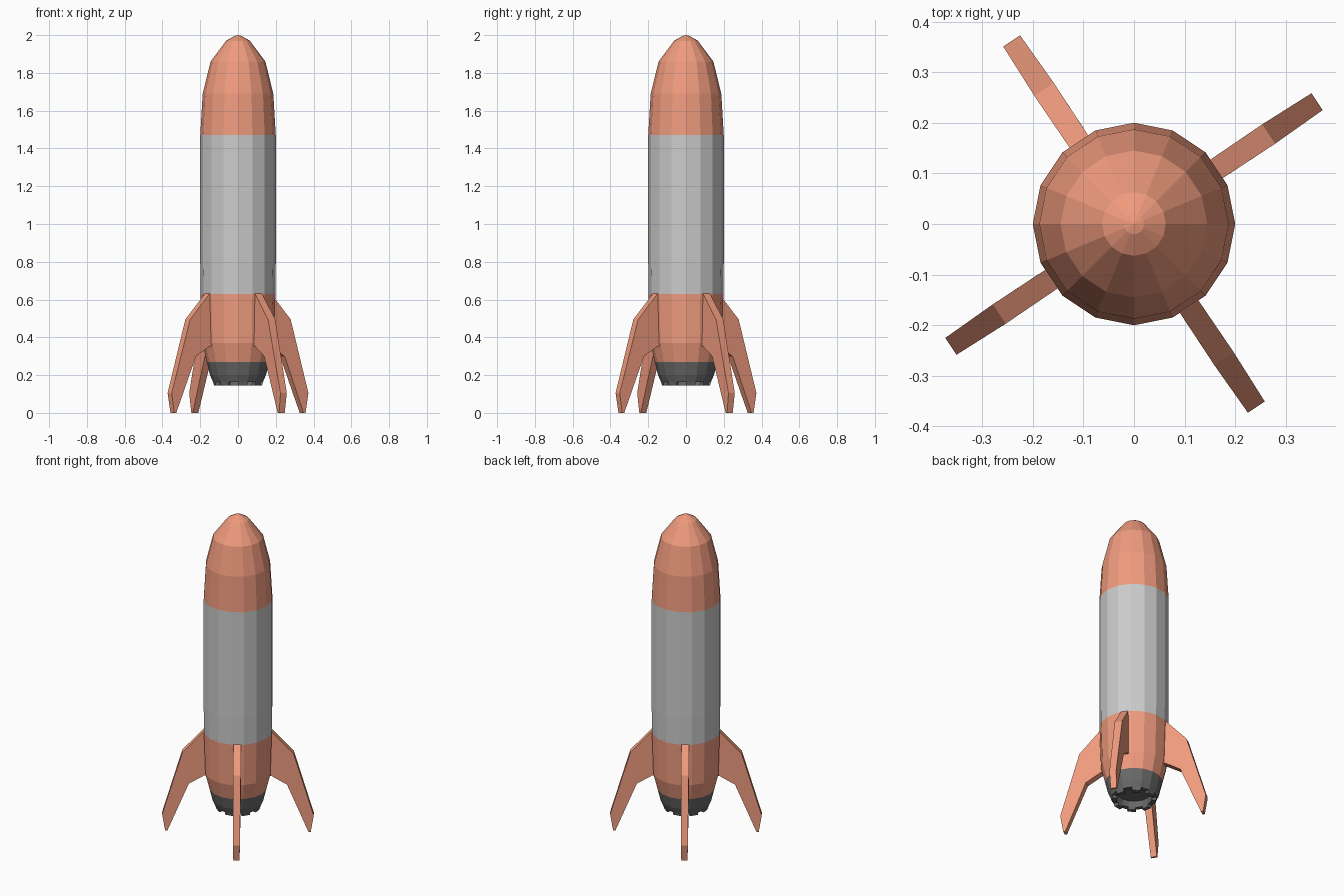
import bpy, bmesh
from math import cos, sin, pi, radians

if "Cube" in bpy.data.objects:
    bpy.data.objects.remove(bpy.data.objects["Cube"])

SIDES = 16

def material(name, rgb):
    m = bpy.data.materials.new(name)
    m.diffuse_color = (*rgb, 1)
    m.use_nodes = True
    m.node_tree.nodes["Principled BSDF"].inputs["Base Color"].default_value = m.diffuse_color
    return m

RED = material("red_paint", (0.87, 0.33, 0.21))
BLACK = material("black_metal", (0.14, 0.14, 0.14))

def finish(bm, name, mat=None):
    bmesh.ops.recalc_face_normals(bm, faces=bm.faces)
    me = bpy.data.meshes.new(name)
    bm.to_mesh(me)
    bm.free()
    ob = bpy.data.objects.new(name, me)
    bpy.context.collection.objects.link(ob)
    if mat:
        me.materials.append(mat)
    return ob

def lathe(profile, cap_start=False, cap_end=False):
    """Revolve (radius, z) points around z; returns bmesh and face bands."""
    bm = bmesh.new()
    rings = [[bm.verts.new((r * cos(2 * pi * i / SIDES), r * sin(2 * pi * i / SIDES), z))
              for i in range(SIDES)] for r, z in profile]
    bands = []
    for a, b in zip(rings, rings[1:]):
        bands.append([bm.faces.new((a[i], a[(i + 1) % SIDES], b[(i + 1) % SIDES], b[i]))
                      for i in range(SIDES)])
    if cap_start:
        bm.faces.new(rings[0])
    if cap_end:
        bm.faces.new(rings[-1])
    return bm, bands

# Nose cone
bm, _ = lathe([(0.2, 1.47), (0.187, 1.69), (0.145, 1.86), (0.063, 1.97), (0.02, 1.995)])
top = bmesh.ops.contextual_create(bm, geom=[e for e in bm.edges if all(v.co.z > 1.99 for v in e.verts)])
bmesh.ops.poke(bm, faces=top["faces"])
max(bm.verts, key=lambda v: -v.co.xy.length).co.z = 2.0
finish(bm, "nose_cone", RED)

# Grey fuselage
bm, _ = lathe([(0.198, 0.63), (0.2, 0.8), (0.2, 1.47)])
finish(bm, "fuselage")

# Tapered tail section
bm, _ = lathe([(0.198, 0.63), (0.19, 0.37), (0.165, 0.27)])
finish(bm, "tail_section", RED)

# Engine nozzle with a recessed, notched rim
bm, bands = lathe([(0.165, 0.27), (0.148, 0.2), (0.132, 0.163), (0.105, 0.163), (0.098, 0.2)],
                  cap_end=True)
for face in bands[2][::2]:
    ext = bmesh.ops.extrude_discrete_faces(bm, faces=[face])["faces"][0]
    for v in ext.verts:
        v.co.z -= 0.018
        v.co.x *= 0.96
        v.co.y *= 0.96
finish(bm, "engine_nozzle", BLACK)

# Swept fins: (radius, z, half thickness) outline
FIN = [(0.17, 0.645, 0.022), (0.197, 0.63, 0.022), (0.32, 0.495, 0.023), (0.435, 0.105, 0.02),
       (0.418, 0.0, 0.018), (0.405, 0.0, 0.018), (0.282, 0.30, 0.022), (0.195, 0.352, 0.022),
       (0.15, 0.36, 0.022)]
for n in range(4):
    bm = bmesh.new()
    left = [bm.verts.new((r, t, z)) for r, z, t in FIN]
    right = [bm.verts.new((r, -t, z)) for r, z, t in FIN]
    bm.faces.new(left)
    bm.faces.new(right[::-1])
    for i in range(len(FIN)):
        j = (i + 1) % len(FIN)
        bm.faces.new((left[i], right[i], right[j], left[j]))
    fin = finish(bm, f"fin_{n + 1}", RED)
    fin.rotation_euler.z = radians(33.75 + 90 * n)
